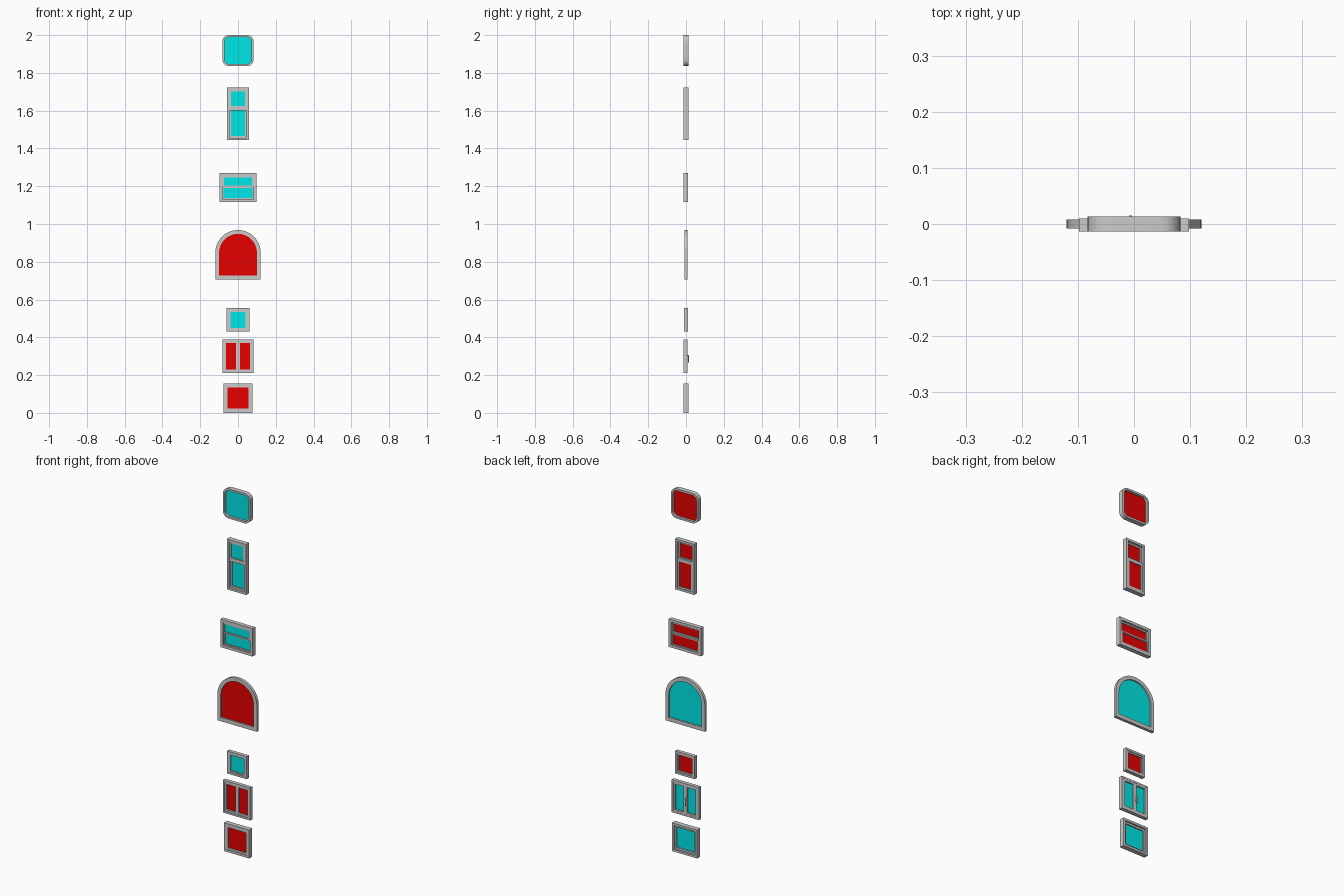
import bpy, bmesh, math

if "Cube" in bpy.data.objects:
    bpy.data.objects.remove(bpy.data.objects["Cube"])


def material(name, color):
    m = bpy.data.materials.new(name)
    m.diffuse_color = color
    m.use_nodes = True
    m.node_tree.nodes["Principled BSDF"].inputs["Base Color"].default_value = m.diffuse_color
    return m


CYAN = material("outside_glass", (0.0, 0.8, 0.8, 1))
RED = material("inside_glass", (0.8, 0.0, 0.0, 1))


def finish(name, bm, mats=(), smooth=False):
    me = bpy.data.meshes.new(name)
    bm.to_mesh(me)
    bm.free()
    ob = bpy.data.objects.new(name, me)
    bpy.context.collection.objects.link(ob)
    for m in mats:
        me.materials.append(m)
    if smooth:
        bpy.context.view_layer.objects.active = ob
        ob.select_set(True)
        bpy.ops.object.shade_smooth_by_angle(angle=math.radians(30))
        ob.select_set(False)
    return ob


# Outlines in the x-z plane, counter-clockwise seen from the front
def rect(x0, x1, z0, z1):
    return [(x0, z0), (x1, z0), (x1, z1), (x0, z1)]


def rounded(hw, z0, z1, r, n=6):
    pts = []
    corners = [(hw - r, z0 + r, -90), (hw - r, z1 - r, 0),
               (r - hw, z1 - r, 90), (r - hw, z0 + r, 180)]
    for cx, cz, start in corners:
        for i in range(n + 1):
            a = math.radians(start + 90 * i / n)
            pts.append((cx + r * math.cos(a), cz + r * math.sin(a)))
    return pts


def arch(r, z0, spring, n=24):
    top = [(r * math.cos(math.pi * i / n), spring + r * math.sin(math.pi * i / n))
           for i in range(n + 1)]
    return [(-r, z0), (r, z0)] + top


def ring(name, outer, inner, y0, y1, smooth=False):
    """Closed frame between two outlines with equal point counts."""
    bm = bmesh.new()
    loops = [[bm.verts.new((x, y, z)) for x, z in pts]
             for pts, y in ((outer, y0), (inner, y0), (inner, y1), (outer, y1))]
    n = len(outer)
    for k in range(4):
        a, b = loops[k], loops[(k + 1) % 4]
        for i in range(n):
            j = (i + 1) % n
            bm.faces.new((a[i], a[j], b[j], b[i]))
    bmesh.ops.recalc_face_normals(bm, faces=bm.faces)
    return finish(name, bm, smooth=smooth)


def glass(name, pts, y, front, back, gap=0.001):
    """Two thin sheets, one facing each way."""
    bm = bmesh.new()
    f = bm.faces.new([bm.verts.new((x, y - gap / 2, z)) for x, z in pts])
    b = bm.faces.new([bm.verts.new((x, y + gap / 2, z)) for x, z in reversed(pts)])
    f.material_index, b.material_index = 0, 1
    return finish(name, bm, (front, back))


def box(name, x0, x1, y0, y1, z0, z1):
    bm = bmesh.new()
    bmesh.ops.create_cube(bm, size=1)
    for v in bm.verts:
        v.co = ((x0 + x1) / 2 + v.co.x * (x1 - x0),
                (y0 + y1) / 2 + v.co.y * (y1 - y0),
                (z0 + z1) / 2 + v.co.z * (z1 - z0))
    return finish(name, bm)


def frame(name, hw, z0, z1, w, y0, y1):
    ring(name, rect(-hw, hw, z0, z1), rect(w - hw, hw - w, z0 + w, z1 - w), y0, y1)


def sash(name, x0, x1, z0, z1, w, y0, y1, front, back):
    """Rectangular sash with its glass."""
    pane = rect(x0 + w, x1 - w, z0 + w, z1 - w)
    ring(name, rect(x0, x1, z0, z1), pane, y0, y1)
    glass(name + "_glass", pane, (y0 + y1) / 2, front, back)


# Rounded window
ring("rounded_frame", rounded(.083, 1.836, 2.0, .035),
     rounded(.072, 1.847, 1.989, .024), -.013, .013, True)
glass("rounded_glass", rounded(.072, 1.847, 1.989, .024), 0, CYAN, RED)

# Tall sash window, lower sash sliding behind the upper one
frame("tall_frame", .058, 1.444, 1.722, .012, -.013, .012)
sash("tall_upper_sash", -.046, .046, 1.615, 1.71, .009, -.009, 0, CYAN, RED)
sash("tall_lower_sash", -.046, .046, 1.456, 1.617, .009, 0, .009, CYAN, RED)
box("tall_mid_rail", -.046, .046, -.010, .009, 1.602, 1.620)

# Wide window with two stacked lights
frame("wide_frame", .098, 1.116, 1.27, .015, -.013, .010)
sash("wide_upper_sash", -.083, .083, 1.196, 1.255, .008, -.009, 0, CYAN, RED)
sash("wide_lower_sash", -.083, .083, 1.131, 1.196, .006, -.003, .006, CYAN, RED)

# Arched window
ring("arched_frame", arch(.12, .706, .848), arch(.1, .727, .848), -.008, .008, True)
glass("arched_glass", arch(.1, .727, .848), 0, RED, CYAN)

# Small square window
frame("small_frame", .06, .43, .554, .011, -.010, .010)
sash("small_sash", -.049, .049, .441, .543, .008, -.007, .006, CYAN, RED)

# Double casement with a handle at the back
frame("casement_frame", .083, .21, .389, .010, -.013, .007)
for side, x0, x1 in (("left", -.073, 0), ("right", 0, .073)):
    sash(side + "_casement", x0, x1, .22, .379, .010, -.009, .006, RED, CYAN)
box("handle_plate", -.010, -.003, .006, .009, .285, .315)
box("handle_stem", -.009, -.004, .009, .014, .300, .306)
box("handle_lever", -.009, -.004, .011, .015, .268, .306)

# Bottom square window
frame("square_frame", .077, 0, .156, .012, -.013, .013)
sash("square_sash", -.065, .065, .012, .144, .010, -.010, .004, RED, CYAN)
